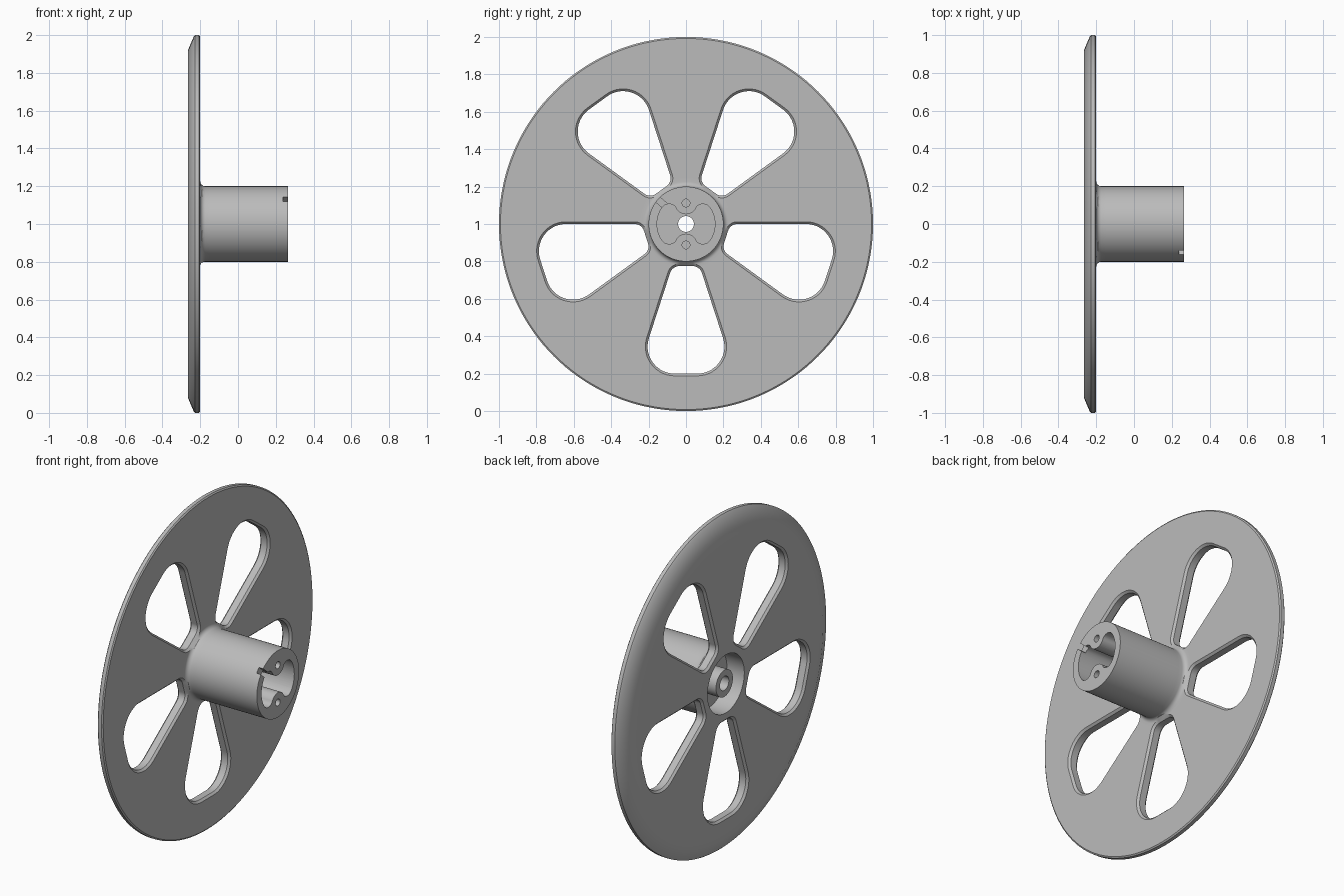
import bpy, bmesh
from math import sin, cos, tan, radians, pi

cube = bpy.data.objects.get("Cube")
if cube:
    bpy.data.objects.remove(cube)

grey = bpy.data.materials.new("plain grey")
grey.use_nodes = True
colour = (0.5, 0.5, 0.5, 1)
grey.diffuse_color = colour
grey.node_tree.nodes["Principled BSDF"].inputs["Base Color"].default_value = colour

CENTRE_Z = 1.0


def arc(cy, cz, r, a0, a1, n):
    """Points of an arc, angles in degrees."""
    return [(cy + r * cos(radians(a0 + (a1 - a0) * i / n)),
             cz + r * sin(radians(a0 + (a1 - a0) * i / n))) for i in range(n + 1)]


def skin(name, rings, closed=False):
    """Join rings of points into a solid, capped unless it closes on itself."""
    bm = bmesh.new()
    loops = [[bm.verts.new(p) for p in ring] for ring in rings]
    pairs = list(zip(loops, loops[1:]))
    if closed:
        pairs.append((loops[-1], loops[0]))
    else:
        bm.faces.new(loops[0])
        bm.faces.new(loops[-1])
    for a, b in pairs:
        for i in range(len(a)):
            j = (i + 1) % len(a)
            bm.faces.new((a[i], a[j], b[j], b[i]))
    bmesh.ops.recalc_face_normals(bm, faces=bm.faces)
    mesh = bpy.data.meshes.new(name)
    bm.to_mesh(mesh)
    bm.free()
    mesh.materials.append(grey)
    ob = bpy.data.objects.new(name, mesh)
    bpy.context.collection.objects.link(ob)
    return ob


def prism(name, levels, turn=0):
    """Loft outlines along x; each level is (x, outline), turned about the axle."""
    c, s = cos(turn), sin(turn)
    return skin(name, [[(x, y * c - z * s, CENTRE_Z + y * s + z * c) for y, z in pts]
                       for x, pts in levels])


# Disc, hub and rear boss turned as one profile of (radius, x)
BACK, FRONT, END = -0.265, -0.2, 0.265
fillet = arc(0.226, FRONT + 0.026, 0.026, 270, 180, 6)
profile = [(0.042, -0.255), (0.08, -0.255), (0.08, -0.15), (0.174, -0.15),
           (0.174, BACK), (0.84, BACK), (0.92, BACK), (0.994, -0.234),
           (1.0, -0.228), (1.0, -0.206), (0.992, FRONT), (0.96, FRONT),
           (0.245, FRONT)] + fillet + [(0.2, -0.15), (0.2, END), (0.042, END)]
SEGMENTS = 144
wheel = skin("wheel_with_hub",
             [[(x, r * cos(2 * pi * k / SEGMENTS), CENTRE_Z + r * sin(2 * pi * k / SEGMENTS))
               for r, x in profile] for k in range(SEGMENTS)], closed=True)
cutters = []


# Five tapered windows with chamfered rims
def window(off):
    t = tan(radians(18))
    r1, r2 = 0.225 - off, 0.8 + off
    w1, w2 = r1 * t + off / cos(radians(18)), r2 * t + off / cos(radians(18))
    ri, ro = 0.052 + off, 0.145 + off
    yi = w1 - ri / tan(radians(54))
    yo = w2 - ro / tan(radians(36))
    half = arc(r1 + ri, yi, ri, 180, 108, 8) + arc(r2 - ro, yo, ro, 108, 0, 14)
    return half + [(y, -z) for y, z in reversed(half)]


for k in range(5):
    levels = [(-0.275, 0.022), (-0.253, 0), (-0.212, 0), (-0.19, 0.022), (-0.18, 0.022)]
    cutters.append(prism("window_cutter", [(x, window(o)) for x, o in levels],
                         radians(-90 + 72 * k)))

# Two-lobed pocket in the hub, mirrored from one quarter
quarter = (arc(0, 0, 0.155, 0, 34.6, 8)[:-1]
           + arc(0.09, 0.062, 0.045, 34.6, 151, 10)[:-1]
           + arc(0, 0.112, 0.06, -29, -90, 7))
right = [(y, -z) for y, z in reversed(quarter[1:])] + quarter
pocket = right + [(-y, z) for y, z in reversed(right[1:-1])]
cutters.append(prism("pocket_cutter", [(-0.11, pocket), (END + 0.1, pocket)]))

# Screw holes in the two posts
for z in (-0.112, 0.112):
    circle = arc(0, z, 0.021, 0, 345, 23)
    cutters.append(prism("screw_hole_cutter", [(0.1, circle), (END + 0.1, circle)]))

# Notch across the hub lip
notch = [(0.13, -0.017), (0.25, -0.017), (0.25, 0.017), (0.13, 0.017)]
cutters.append(prism("notch_cutter", [(0.237, notch), (END + 0.1, notch)], radians(139)))

bpy.ops.object.select_all(action="DESELECT")
bpy.context.view_layer.objects.active = wheel
wheel.select_set(True)
for cutter in cutters:
    cutter.hide_render = True
    mod = wheel.modifiers.new("cut", "BOOLEAN")
    mod.operation = "DIFFERENCE"
    mod.solver = "EXACT"
    mod.object = cutter
    bpy.ops.object.modifier_apply(modifier=mod.name)
    bpy.data.objects.remove(cutter)
bpy.ops.object.shade_smooth_by_angle(angle=radians(30))
